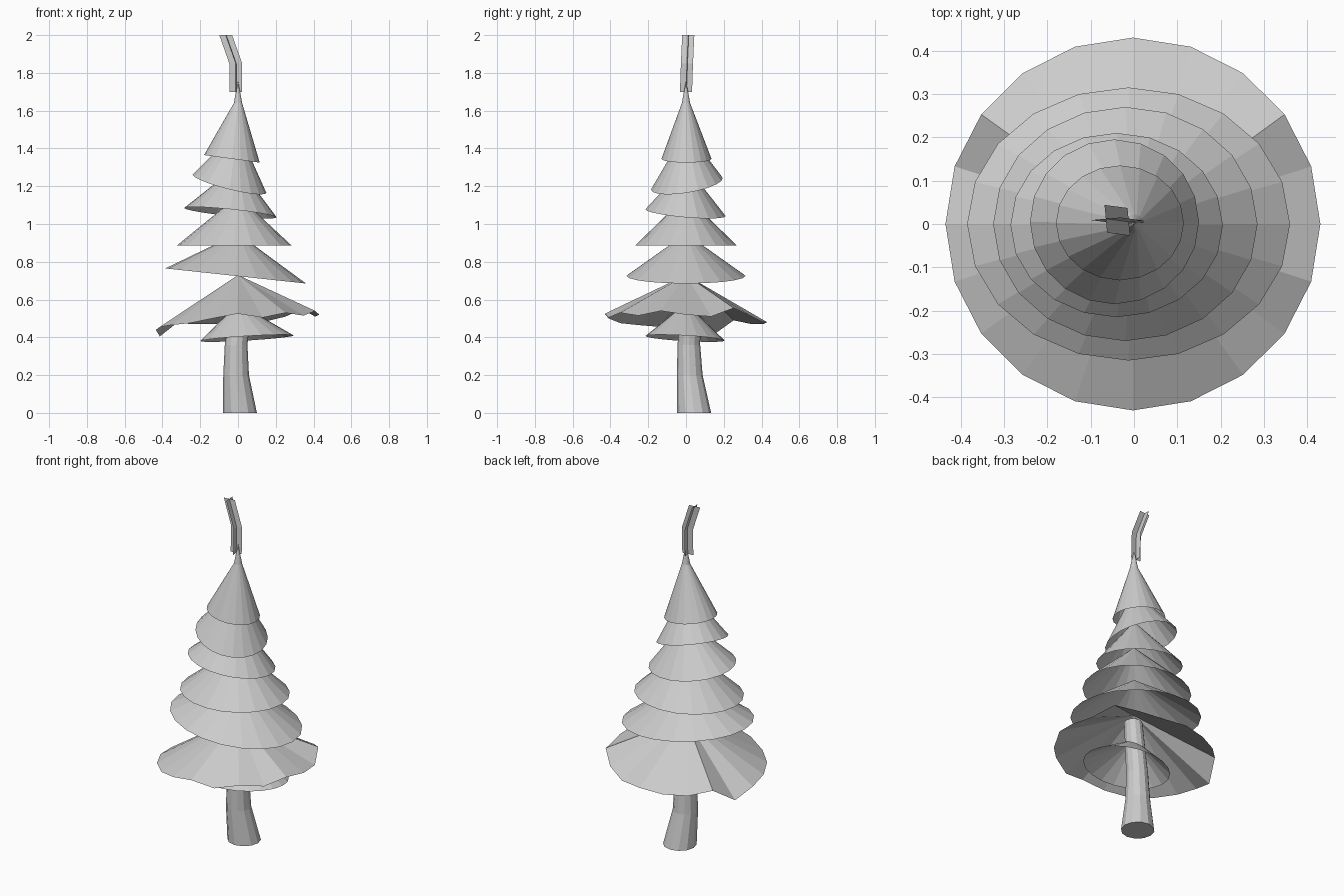
import bpy
import bmesh
from math import sin, cos, pi
from mathutils import Vector

default_cube = bpy.data.objects.get("Cube")
if default_cube:
    bpy.data.objects.remove(default_cube, do_unlink=True)

# One plain grey for the whole tree
grey = bpy.data.materials.new("plain_grey")
grey.use_nodes = True
grey_value = (0.6, 0.6, 0.6, 1)
grey.diffuse_color = grey_value
grey.node_tree.nodes["Principled BSDF"].inputs["Base Color"].default_value = grey_value

SIDES = 20


def finish(name, mesh_builder):
    """Turn a bmesh into a flat shaded object."""
    mesh = bpy.data.meshes.new(name)
    mesh_builder.to_mesh(mesh)
    mesh_builder.free()
    mesh.materials.append(grey)
    part = bpy.data.objects.new(name, mesh)
    bpy.context.collection.objects.link(part)
    return part


def ring(builder, center, radius_x, radius_y, sides, tilt_x=0, tilt_y=0, offsets=None):
    """Add a ring of vertices that may tilt or ripple in height."""
    verts = []
    for i in range(sides):
        angle = 2 * pi * i / sides
        lift = tilt_x * cos(angle) + tilt_y * sin(angle)
        if offsets:
            lift += offsets[i]
        verts.append(builder.verts.new(
            center + Vector((radius_x * cos(angle), radius_y * sin(angle), lift))))
    return verts


def bridge(builder, lower, upper):
    """Join two rings with quads."""
    count = len(lower)
    for i in range(count):
        j = (i + 1) % count
        builder.faces.new((lower[i], lower[j], upper[j], upper[i]))


def skirt(name, apex_z, x_range, y_range, rim_z, tilt_x=0, tilt_y=0, offsets=None, neck=None):
    """Build an open cone of branches, with an optional narrow neck under its tip."""
    builder = bmesh.new()
    left, right = x_range
    front, back = y_range
    center = Vector(((left + right) / 2, (front + back) / 2, rim_z))
    rim = ring(builder, center, (right - left) / 2, (back - front) / 2,
               SIDES, tilt_x, tilt_y, offsets)
    if neck:
        neck_z, neck_radius = neck
        collar = ring(builder, Vector((0, 0, neck_z)), neck_radius, neck_radius, SIDES)
        bridge(builder, rim, collar)
        rim = collar
    tip = builder.verts.new((0, 0, apex_z))
    for i in range(SIDES):
        builder.faces.new((rim[i], rim[(i + 1) % SIDES], tip))
    return finish(name, builder)


# Branch tiers from the top down
skirt("branch_tier_top", 1.76, (-0.18, 0.115), (-0.13, 0.135), 1.345,
      tilt_x=-0.02, neck=(1.64, 0.022))
skirt("branch_tier_second", 1.5, (-0.24, 0.15), (-0.185, 0.195), 1.213,
      tilt_x=-0.048, tilt_y=0.03)
skirt("branch_tier_third", 1.31, (-0.285, 0.205), (-0.215, 0.21), 1.06,
      tilt_x=-0.025, tilt_y=-0.018)
skirt("branch_tier_fourth", 1.15, (-0.325, 0.285), (-0.27, 0.27), 0.885)
skirt("branch_tier_fifth", 0.95, (-0.385, 0.36), (-0.315, 0.315), 0.725, tilt_x=-0.04)

# Widest tier, with a folded and rippled rim
ripple = [0.02, 0.01, 0.055, 0.01, -0.02, -0.02, -0.03, -0.03, -0.01, -0.095,
          -0.06, -0.045, -0.035, -0.025, 0, 0.025, 0.005, 0.03, 0.015, 0.04]
skirt("branch_tier_widest", 0.73, (-0.435, 0.43), (-0.43, 0.43), 0.5, offsets=ripple)
skirt("branch_tier_bottom", 0.58, (-0.2, 0.295), (-0.215, 0.205), 0.395,
      tilt_x=0.015, tilt_y=-0.012)

# Bent trunk
trunk = bmesh.new()
trunk_path = [((0.01, 0.043, 0), 0.09), ((-0.01, 0.02, 0.2), 0.068),
              ((-0.01, 0.015, 0.36), 0.06), ((0.03, 0.03, 0.66), 0.05)]
trunk_rings = [ring(trunk, Vector(spot), radius, radius, 12) for spot, radius in trunk_path]
for lower, upper in zip(trunk_rings, trunk_rings[1:]):
    bridge(trunk, lower, upper)
trunk.faces.new(list(reversed(trunk_rings[0])))
trunk.faces.new(trunk_rings[-1])
finish("trunk", trunk)

# Top shoot: two crossed bent strips
shoot_path = [Vector(spot) for spot in
              ((-0.012, 0, 1.7), (-0.012, 0.005, 1.85), (-0.065, 0.012, 2))]
for name, half_width in (("shoot_wide_strip", Vector((0.034, 0.003, 0))),
                         ("shoot_deep_strip", Vector((-0.003, 0.032, 0)))):
    strip = bmesh.new()
    rows = [(strip.verts.new(spot - half_width), strip.verts.new(spot + half_width))
            for spot in shoot_path]
    for low, high in zip(rows, rows[1:]):
        strip.faces.new((low[0], low[1], high[1], high[0]))
    finish(name, strip)
